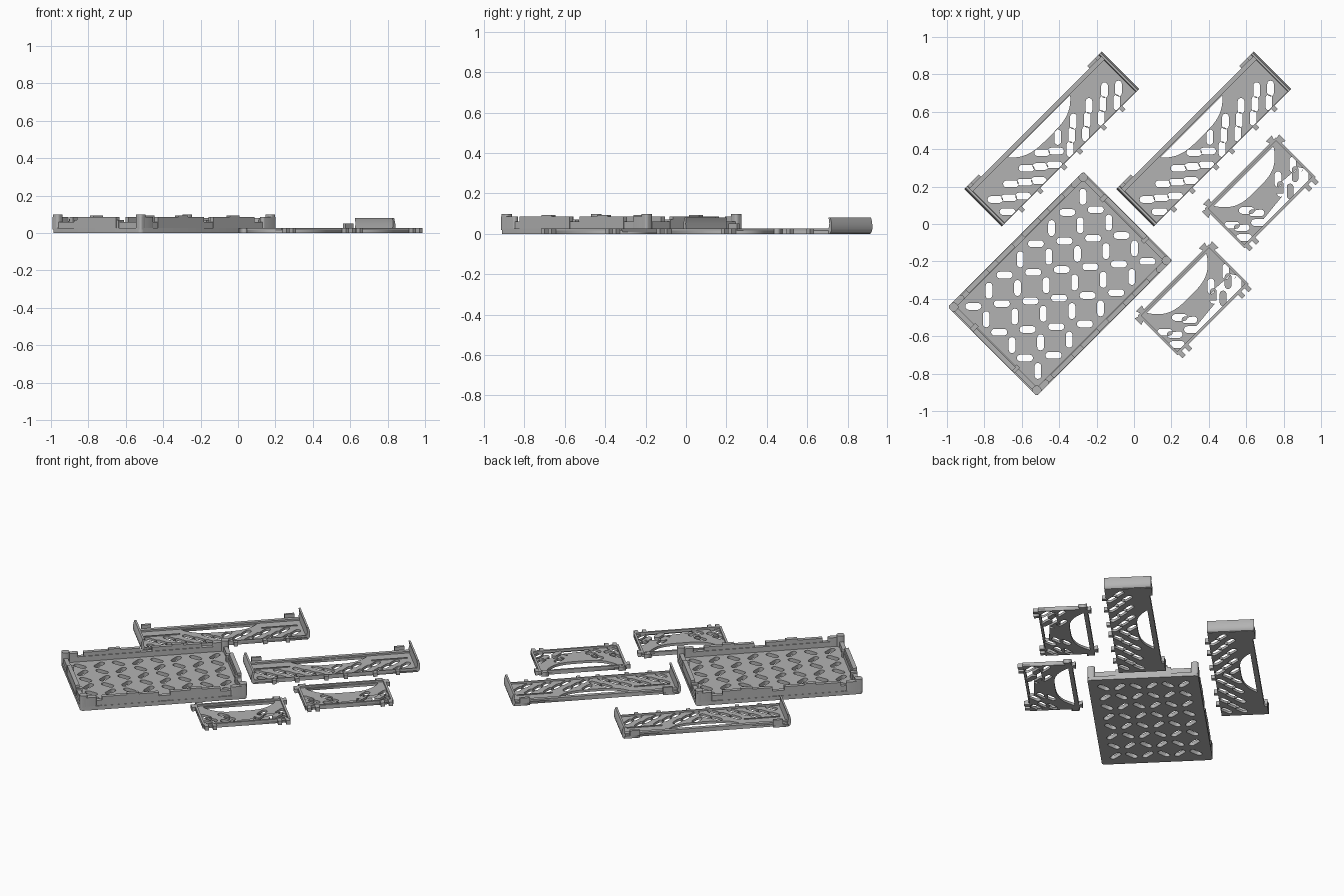
import bpy, bmesh, math
from mathutils import Matrix, Vector

if "Cube" in bpy.data.objects:
    bpy.data.objects.remove(bpy.data.objects["Cube"])

# All parts are laid out in a frame (u, v) turned 45 degrees about z
TURN = Matrix.Rotation(math.radians(45), 4, 'Z')
grey = bpy.data.materials.new("plain_grey")
grey.diffuse_color = (0.45, 0.45, 0.45, 1)
grey.use_nodes = True
grey.node_tree.nodes["Principled BSDF"].inputs["Base Color"].default_value = grey.diffuse_color


def finish(ob, shift):
    ob.matrix_world = TURN @ Matrix.Translation((shift[0], shift[1], 0))
    ob.data.materials.clear()
    ob.data.materials.append(grey)


def plate(name, loops, z0, z1, shift=(0, 0)):
    """Flat sheet from an outline loop and hole loops."""
    cu = bpy.data.curves.new(name, 'CURVE')
    cu.dimensions, cu.fill_mode, cu.extrude = '2D', 'BOTH', (z1 - z0) / 2
    for pts in loops:
        sp = cu.splines.new('POLY')
        sp.points.add(len(pts) - 1)
        for p, q in zip(sp.points, pts):
            p.co = (q[0], q[1], 0, 1)
        sp.use_cyclic_u = True
    tmp = bpy.data.objects.new(name + "_curve", cu)
    bpy.context.collection.objects.link(tmp)
    bpy.context.view_layer.update()
    me = bpy.data.meshes.new_from_object(
        tmp.evaluated_get(bpy.context.evaluated_depsgraph_get()))
    bpy.data.objects.remove(tmp)
    me.transform(Matrix.Translation((0, 0, (z0 + z1) / 2)))
    ob = bpy.data.objects.new(name, me)
    bpy.context.collection.objects.link(ob)
    finish(ob, shift)


def boxes(name, items, shift=(0, 0)):
    """Several boxes (u0, u1, v0, v1, z0, z1) in one object."""
    bm = bmesh.new()
    for u0, u1, v0, v1, z0, z1 in items:
        m = Matrix.Translation(((u0 + u1) / 2, (v0 + v1) / 2, (z0 + z1) / 2))
        bmesh.ops.create_cube(
            bm, size=1, matrix=m @ Matrix.Diagonal((u1 - u0, v1 - v0, z1 - z0, 1)))
    me = bpy.data.meshes.new(name)
    bm.to_mesh(me)
    bm.free()
    ob = bpy.data.objects.new(name, me)
    bpy.context.collection.objects.link(ob)
    finish(ob, shift)


def prism(name, profile, v0, v1, shift=(0, 0)):
    """(u, z) profile swept along v, with smooth sides."""
    bm = bmesh.new()
    f = bm.faces.new([bm.verts.new((u, v0, z)) for u, z in profile])
    r = bmesh.ops.extrude_face_region(bm, geom=[f])
    bmesh.ops.translate(bm, vec=(0, v1 - v0, 0),
                        verts=[g for g in r['geom'] if isinstance(g, bmesh.types.BMVert)])
    bmesh.ops.recalc_face_normals(bm, faces=bm.faces)
    me = bpy.data.meshes.new(name)
    bm.to_mesh(me)
    bm.free()
    ob = bpy.data.objects.new(name, me)
    bpy.context.collection.objects.link(ob)
    finish(ob, shift)
    bpy.ops.object.select_all(action='DESELECT')
    ob.select_set(True)
    bpy.context.view_layer.objects.active = ob
    bpy.ops.object.shade_smooth_by_angle(angle=math.radians(35))


def rect(u0, u1, v0, v1, r=0.0):
    if not r:
        return [(u0, v0), (u1, v0), (u1, v1), (u0, v1)]
    out = []
    for cu, cv, a in ((u1 - r, v1 - r, 0), (u0 + r, v1 - r, 90),
                      (u0 + r, v0 + r, 180), (u1 - r, v0 + r, 270)):
        for k in range(5):
            t = math.radians(a + k * 22.5)
            out.append((cu + r * math.cos(t), cv + r * math.sin(t)))
    return out


def slot(u, v, lean, length=0.086, width=0.036):
    """Rounded slot at +45 or -45 degrees."""
    r, h, a, pts = width / 2, (length - width) / 2, math.radians(45 * lean), []
    for side in (0, 180):
        for k in range(7):
            t = math.radians(side - 90 + 30 * k)
            x = r * math.cos(t) + (h if side == 0 else -h)
            y = r * math.sin(t)
            pts.append((u + x * math.cos(a) - y * math.sin(a),
                        v + x * math.sin(a) + y * math.cos(a)))
    return pts


def bowl(uc, half, top, depth):
    """Shallow bowl-shaped hand opening."""
    n = 32
    return [(uc + half * (-1 + 2 * i / n),
             top - depth * (1 - abs(-1 + 2 * i / n) ** 3.5) - 0.002) for i in range(n + 1)]


def frame(u0, u1, v0, v1, w, z0, z1):
    return [(u0, u1, v0, v0 + w, z0, z1), (u0, u1, v1 - w, v1, z0, z1),
            (u0, u0 + w, v0 + w, v1 - w, z0, z1), (u1 - w, u1, v0 + w, v1 - w, z0, z1)]


# Tray floor with crossed slots
U0, U1, V0, V1 = -1.018, 0.007, -0.283, 0.39
holes = [slot(-0.919 + 0.1184 * i, -0.192 + 0.0976 * j, 1 if (i + j) % 2 == 0 else -1)
         for i in range(8) for j in range(6)]
plate("tray_floor", [rect(U0, U1, V0, V1, 0.02)] + holes, 0, 0.026)

# Tray walls, low between the raised teeth
T = 0.026
L = U1 - U0
W = V1 - V0
walls = frame(U0 + 0.008, U1 - 0.008, V0 + 0.006, V1 - 0.006, T, 0.02, 0.06)
for a, b, z in ((0.13, 0.2, 0.085), (0.2, 0.47, 0.085), (0.54, 0.84, 0.085),
                (0.28, 0.35, 0.094), (0.66, 0.73, 0.094)):
    for v in (V0, V1 - T - 0.004):
        walls.append((U0 + a * L, U0 + b * L, v + 0.002, v + T + 0.002, 0.022, z))
for a, b in ((0.28, 0.72),):
    for u in (U0, U1 - T - 0.004):
        walls.append((u + 0.002, u + T + 0.002, V0 + a * W, V0 + b * W, 0.022, 0.085))
boxes("tray_walls", walls)

# Tray corner posts and small lugs on the short walls
for i, u in enumerate((U0, U1 - 0.045)):
    for j, v in enumerate((V0, V1 - 0.045)):
        plate(f"corner_post_{i}{j}", [rect(u, u + 0.045, v, v + 0.045, 0.015)], 0.02, 0.098)
        plate(f"post_shoulder_{i}{j}",
              [rect(U0 if i == 0 else U1 - 0.1, U0 + 0.1 if i == 0 else U1,
                    V0 if j == 0 else V1 - 0.032, V0 + 0.032 if j == 0 else V1, 0.012)],
              0.02, 0.085)
boxes("wall_lugs", [(u, u + 0.04, v, v + 0.025, 0.02, 0.07)
                    for u in (U0 + 0.004, U1 - 0.044) for v in (-0.112, 0.2)])

# Two long side panels
for n, sh in enumerate(((0.0105, 0.49), (0.5855, -0.085))):
    h = 0.505
    slots = []
    for row, v in enumerate((0.035, 0.081, 0.127)):
        for k in range(-4, 4):
            u = (k + 0.5) * 0.118 + (0.03 if row % 2 else -0.029)
            if abs(u) < 0.46:
                slots.append(slot(u, v, -1 if k < 0 else 1, 0.084, 0.036))
    outline = [(-h, 0), (h, 0), (h, 0.285), (0.41, 0.285), (0.41, 0.268),
               (-0.41, 0.268), (-0.41, 0.285), (-h, 0.285)]
    plate(f"long_panel_{n}", [outline, bowl(0, 0.235, 0.24, 0.078)] + slots, 0, 0.016, sh)
    # raised rims
    boxes(f"long_panel_rim_{n}", [
        (-h, h, 0, 0.007, 0.01, 0.027), (-h, h, 0.243, 0.268, 0.01, 0.027),
        (-0.47, -0.41, 0.268, 0.285, 0.01, 0.05), (0.41, 0.47, 0.268, 0.285, 0.01, 0.05),
        (-0.47, -0.25, 0.168, 0.174, 0.01, 0.022), (0.25, 0.47, 0.168, 0.174, 0.01, 0.022)], sh)
    # hinge tabs
    boxes(f"long_panel_tabs_{n}", [
        (s * c - 0.012, s * c + 0.012, -0.024, 0.004, 0, 0.026)
        for s in (-1, 1) for c in (0.06, 0.24, 0.38)], sh)
    # curved end flanges
    for s in (-1, 1):
        prof = [(0.496, 0), (0.509, 0.003), (0.516, 0.012), (0.5195, 0.025), (0.5195, 0.045),
                (0.516, 0.062), (0.51, 0.08), (0.498, 0.08), (0.503, 0.05), (0.496, 0.016)]
        prism(f"long_panel_flange_{n}_{'a' if s < 0 else 'b'}",
              [(s * u, z) for u, z in prof], 0, 0.285, sh)

# Two short end panels
for n, sh in enumerate(((-0.0625, -0.66), (0.5955, -0.509))):
    h = 0.27
    slots = []
    for row, v in enumerate((0.042, 0.088, 0.134)):
        for s in (-1, 1):
            for k in range(2):
                u = s * (0.09 + 0.112 * k + (0.028 if row % 2 == 0 else 0))
                if abs(u) < 0.236:
                    slots.append(slot(u, v, s, 0.084, 0.036))
    plate(f"short_panel_{n}", [rect(-h, h, 0, 0.3), bowl(0, 0.225, 0.277, 0.1)] + slots,
          0, 0.016, sh)
    boxes(f"short_panel_rim_{n}", frame(-h, h, 0, 0.3, 0.014, 0.01, 0.027), sh)
    # outward lugs along the lower edge
    boxes(f"short_panel_lugs_{n}", [
        (s * c - 0.012, s * c + 0.012, -0.03, 0.004, 0, 0.026)
        for s in (-1, 1) for c in (0.2, 0.25)], sh)
    # flared ears at the upper corners
    for s in (-1, 1):
        ear = [(s * (h - 0.01), 0.262), (s * (h + 0.022), 0.25), (s * (h + 0.022), 0.3),
               (s * (h - 0.01), 0.29)]
        plate(f"short_panel_ear_{n}_{'a' if s < 0 else 'b'}", [ear], 0, 0.026, sh)
        top = [(s * (h - 0.045), 0.295), (s * (h - 0.055), 0.322), (s * (h - 0.01), 0.322),
               (s * (h - 0.02), 0.295)]
        plate(f"short_panel_hook_{n}_{'a' if s < 0 else 'b'}", [top], 0, 0.026, sh)
